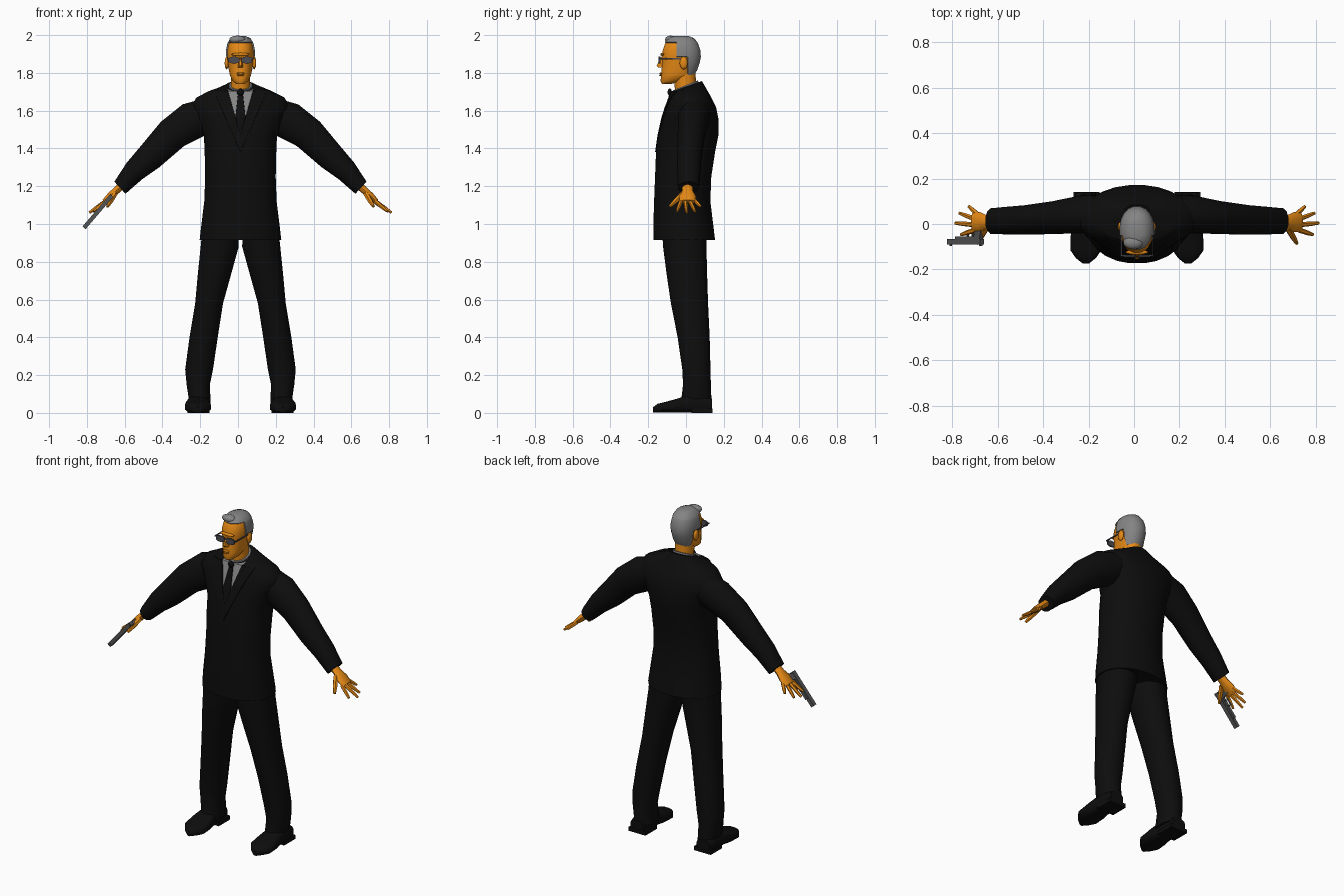
import bpy, bmesh, math
from mathutils import Vector, Matrix

if "Cube" in bpy.data.objects:
    bpy.data.objects.remove(bpy.data.objects["Cube"])

CX = 0.013  # body midline


def material(name, r, g, b):
    m = bpy.data.materials.new(name)
    m.use_nodes = True
    m.diffuse_color = (r, g, b, 1)
    node = m.node_tree.nodes["Principled BSDF"]
    node.inputs["Base Color"].default_value = (r, g, b, 1)
    node.inputs["Roughness"].default_value = 0.8
    return m


SUIT = material("suit black", 0.004, 0.004, 0.004)
SKIN = material("skin orange", 0.78, 0.25, 0.008)
HAIR = material("hair grey", 0.23, 0.23, 0.23)
SHIRT = material("shirt grey", 0.24, 0.24, 0.24)
METAL = material("gun metal", 0.09, 0.09, 0.09)
LENS = material("lens dark grey", 0.07, 0.07, 0.085)


def finish(name, bm, *mats, angle=40):
    """Turn a bmesh into a smooth-shaded object."""
    bmesh.ops.translate(bm, verts=bm.verts, vec=(CX, 0, 0))
    bmesh.ops.recalc_face_normals(bm, faces=bm.faces)
    mesh = bpy.data.meshes.new(name)
    bm.to_mesh(mesh)
    bm.free()
    for m in mats:
        mesh.materials.append(m)
    ob = bpy.data.objects.new(name, mesh)
    bpy.context.collection.objects.link(ob)
    bpy.ops.object.select_all(action='DESELECT')
    ob.select_set(True)
    bpy.context.view_layer.objects.active = ob
    bpy.ops.object.shade_smooth_by_angle(angle=math.radians(angle))
    return ob


def loft(rings, n=14, p=1.0, bm=None):
    """Skin rings of (centre, half axis u, half axis v), capped at both ends."""
    bm = bm or bmesh.new()
    bend = lambda t: math.copysign(abs(t) ** p, t)
    loops = []
    for c, u, v in rings:
        angles = [2 * math.pi * (i + 0.5) / n for i in range(n)]
        loops.append([bm.verts.new(Vector(c) + Vector(u) * bend(math.cos(a))
                                   + Vector(v) * bend(math.sin(a))) for a in angles])
    for a, b in zip(loops, loops[1:]):
        for i in range(n):
            j = (i + 1) % n
            bm.faces.new((a[i], a[j], b[j], b[i]))
    bm.faces.new(loops[0])
    bm.faces.new(loops[-1])
    bmesh.ops.recalc_face_normals(bm, faces=bm.faces)
    return bm


def level(z, y0, y1, rx, x=0, tilt=0):
    """Horizontal ring given by its front and back y and half width."""
    h = (y1 - y0) / 2
    return (x, (y0 + y1) / 2, z), (rx, 0, 0), (0, h, tilt * h)


def tube(a, b, r0, r1, bm, n=6):
    a, b = Vector(a), Vector(b)
    d = (b - a).normalized()
    u = d.cross(Vector((0, 1, 0.2))).normalized()
    v = d.cross(u)
    return loft([(a, u * r0, v * r0), (a.lerp(b, 0.6), u * r0 * 0.9, v * r0 * 0.9),
                 (b, u * r1, v * r1)], n, bm=bm)


def block(bm, centre, size, rot=Matrix()):
    m = Matrix.Translation(centre) @ rot @ Matrix.Diagonal((*size, 1))
    bmesh.ops.create_cube(bm, size=1, matrix=m)


def blob(bm, centre, size):
    m = Matrix.Translation(centre) @ Matrix.Diagonal((*size, 1))
    bmesh.ops.create_icosphere(bm, subdivisions=2, radius=1, matrix=m)


def cut(bm, point, normal, where):
    faces = [f for f in bm.faces if where(f.calc_center_median())]
    geom = set(faces)
    for f in faces:
        geom.update(f.edges, f.verts)
    bmesh.ops.bisect_plane(bm, geom=list(geom), plane_co=point, plane_no=normal, dist=1e-5)


def raise_faces(bm, rule, depth, index):
    """Colour the faces chosen by the rule and lift them off the surface."""
    faces = [f for f in bm.faces if rule(f.calc_center_median())]
    for f in faces:
        f.material_index = index
    rim = bmesh.ops.inset_region(bm, faces=faces, thickness=0.001, depth=depth)["faces"]
    for f in rim:
        f.material_index = index


# Jacket body, with shirt opening, tie and lapels cut into the chest
bm = loft([level(0.915, -0.172, 0.155, 0.218), level(1.0, -0.174, 0.145, 0.208),
           level(1.12, -0.17, 0.130, 0.193), level(1.25, -0.165, 0.135, 0.188),
           level(1.38, -0.16, 0.155, 0.191), level(1.47, -0.147, 0.173, 0.195),
           level(1.56, -0.127, 0.172, 0.235), level(1.62, -0.108, 0.160, 0.262),
           level(1.67, -0.09, 0.135, 0.235), level(1.705, -0.08, 0.115, 0.165),
           level(1.73, -0.07, 0.085, 0.08, tilt=0.35)], 24, 0.92)
chest = lambda c: c.y < -0.01 and c.z > 1.25
for s in (-1, 1):
    cut(bm, (0, 0, 1.47), (s * 0.28, 0, -0.078), chest)
    cut(bm, (0, 0, 1.38), (s * 0.3, 0, -0.13), chest)
    cut(bm, (s * 0.012, 0, 1.70), (s * 0.2, 0, 0.022), chest)
cut(bm, (0, 0, 1.70), (0, 0, 1), chest)
opening = lambda c: chest(c) and abs(c.x) < 0.278 * (c.z - 1.47)
tie = lambda c: opening(c) and abs(c.x) < 0.012 + 0.11 * (1.70 - c.z) and c.z < 1.70
for f in bm.faces:
    c = f.calc_center_median()
    f.material_index = 1 if opening(c) and not tie(c) else 0
raise_faces(bm, lambda c: chest(c) and not opening(c) and c.z < 1.70
            and abs(c.x) < 0.433 * (c.z - 1.38), 0.005, 0)
raise_faces(bm, tie, 0.004, 0)
finish("jacket", bm, SUIT, SHIRT)

# Tie knot
bm = bmesh.new()
blob(bm, (0, -0.086, 1.698), (0.019, 0.012, 0.02))
finish("tie_knot", bm, SUIT)

# Shirt collar and neck
finish("shirt_collar", loft([level(1.68, -0.078, 0.07, 0.07, tilt=0.4),
                             level(1.735, -0.066, 0.064, 0.062, tilt=0.4)]), SHIRT)
finish("neck", loft([level(1.68, -0.055, 0.055, 0.052),
                     level(1.82, -0.07, 0.05, 0.052)]), SKIN)

# Head, with a raised cap of hair
bm = loft([level(1.742, -0.128, -0.075, 0.022), level(1.757, -0.136, -0.02, 0.042),
           level(1.785, -0.132, 0.035, 0.056), level(1.82, -0.13, 0.055, 0.063),
           level(1.86, -0.126, 0.068, 0.067), level(1.885, -0.13, 0.073, 0.07),
           level(1.92, -0.124, 0.07, 0.07), level(1.955, -0.112, 0.058, 0.063),
           level(1.978, -0.09, 0.04, 0.049), level(1.989, -0.06, 0.01, 0.025)], 20, 0.9)
anywhere = lambda c: True
cut(bm, (0, -0.05, 0), (0, 1, 0), lambda c: c.z > 1.85)
cut(bm, (0, 0.008, 0), (0, 1, 0), lambda c: c.z < 1.9)
cut(bm, (0, 0, 1.79), (0, 0, 1), anywhere)
cut(bm, (0, 0, 1.958), (0, 0, 1), anywhere)
raise_faces(bm, lambda c: c.z > 1.958 or (c.y > -0.05 and c.z > 1.885)
            or (c.y > 0.008 and c.z > 1.79), 0.007, 1)
finish("head", bm, SKIN, HAIR, angle=50)

# Swept front lock of hair
bm = bmesh.new()
blob(bm, (-0.016, -0.082, 1.976), (0.045, 0.03, 0.022))
finish("front_lock", bm, HAIR)

# Nose, mouth, brow and ears
bm = loft([level(1.828, -0.148, -0.11, 0.016), level(1.838, -0.157, -0.11, 0.014),
           level(1.885, -0.133, -0.11, 0.007)], 8)
blob(bm, (0, -0.133, 1.797), (0.024, 0.008, 0.006))
blob(bm, (0, -0.134, 1.788), (0.02, 0.008, 0.005))
blob(bm, (0, -0.124, 1.898), (0.05, 0.012, 0.009))
for s in (-1, 1):
    blob(bm, (s * 0.073, -0.012, 1.852), (0.011, 0.022, 0.034))
finish("face_features", bm, SKIN)

# Sunglasses
bm = bmesh.new()
for s in (-1, 1):
    side = [((s * 0.034, y, 1.868), (0.029, 0, 0), (0, 0, 0.018)) for y in (-0.145, -0.136)]
    loft(side, 12, 0.75, bm)
    block(bm, (s * 0.069, -0.078, 1.875), (0.005, 0.13, 0.007))
    block(bm, (s * 0.062, -0.138, 1.876), (0.016, 0.007, 0.008))
block(bm, (0, -0.143, 1.874), (0.02, 0.006, 0.006))
finish("sunglasses", bm, LENS)

# Legs, shoes, sleeves and hands on both sides
for s, side in ((-1, "right"), (1, "left")):
    legs = [(0.96, 0.008, 0.205, -0.13, 0.115), (0.88, 0.006, 0.214, -0.125, 0.112),
            (0.74, 0.045, 0.228, -0.107, 0.115), (0.58, 0.09, 0.242, -0.083, 0.12),
            (0.40, 0.118, 0.272, -0.047, 0.128), (0.23, 0.143, 0.295, -0.022, 0.132),
            (0.15, 0.16, 0.287, -0.018, 0.134), (0.05, 0.156, 0.272, -0.03, 0.138)]
    finish(side + "_trouser_leg",
           loft([level(z, y0, y1, (b - a) / 2, s * (a + b) / 2) for z, a, b, y0, y1 in legs],
                12, 0.92), SUIT)

    # Shoe lofted from heel to toe: y, half width, height
    shoe = [(0.138, 0.045, 0.07), (0.08, 0.055, 0.085), (0.0, 0.056, 0.085),
            (-0.05, 0.068, 0.068), (-0.115, 0.07, 0.05), (-0.15, 0.045, 0.042),
            (-0.174, 0.014, 0.024)]
    bm = loft([((s * 0.225, y, h / 2 + 0.004), (w, 0, 0), (0, 0, h / 2 + 0.003))
               for y, w, h in shoe], 12, 0.65)
    block(bm, (s * 0.222, 0.085, 0.012), (0.115, 0.11, 0.024))
    for v in bm.verts:
        v.co.z = max(v.co.z, 0)
    finish(side + "_shoe", bm, SUIT)

    # Sleeve: x, z, y, half thickness, half depth
    arm = [(0.14, 1.60, 0.045, 0.09, 0.085), (0.235, 1.557, 0.042, 0.108, 0.085),
           (0.36, 1.477, 0.028, 0.092, 0.074), (0.48, 1.355, 0.018, 0.077, 0.067),
           (0.562, 1.28, 0.015, 0.062, 0.063), (0.638, 1.192, 0.013, 0.045, 0.058)]
    finish(side + "_sleeve",
           loft([((s * x, y, z), (s * 0.68 * r, 0, 0.73 * r), (0, d, 0))
                 for x, z, y, r, d in arm], 12), SUIT)

    # Hand with a palm, four spread fingers and a thumb
    palm = [(0.62, 1.21, 0.022, 0.026), (0.66, 1.175, 0.02, 0.03),
            (0.69, 1.147, 0.02, 0.044), (0.722, 1.118, 0.013, 0.043)]
    bm = loft([((s * x, 0.008, z), (s * 0.65 * r, 0, 0.76 * r), (0, d, 0))
               for x, z, r, d in palm], 10)
    tips = [(0.775, -0.047, 1.068), (0.8, 0.004, 1.06), (0.782, 0.048, 1.066),
            (0.74, 0.078, 1.092)]
    for i, (x, y, z) in enumerate(tips):
        base = (s * (0.712 - 0.004 * i), -0.026 + 0.022 * i, 1.122 + 0.003 * i)
        tube(base, (s * x, y, z), 0.0115, 0.007, bm)
    tube((s * 0.665, -0.018, 1.16), (s * 0.704, -0.086, 1.092), 0.015, 0.008, bm)
    finish(side + "_hand", bm, SKIN)

# Pistol in the right hand: local x runs to the muzzle, local y to the grip
bm = bmesh.new()
block(bm, (0.115, 0, 0), (0.225, 0.026, 0.022))
block(bm, (0.095, 0.017, 0), (0.16, 0.014, 0.018))
block(bm, (0.02, 0.055, 0), (0.04, 0.085, 0.02), Matrix.Rotation(0.25, 4, 'Z'))
for x, y, w, h in ((0.075, 0.046, 0.05, 0.006), (0.1, 0.034, 0.006, 0.028),
                   (0.066, 0.032, 0.005, 0.02)):
    block(bm, (x, y, 0), (w, h, 0.01))
block(bm, (0.215, -0.015, 0), (0.008, 0.008, 0.006))
block(bm, (0.012, -0.015, 0), (0.01, 0.008, 0.014))
along = Vector((-0.65, 0, -0.76)).normalized()
across = Vector((0, 1, 0))
frame = Matrix((along, across, along.cross(across))).transposed().to_4x4()
bmesh.ops.transform(bm, verts=bm.verts,
                    matrix=Matrix.Translation((-0.68, -0.078, 1.153)) @ frame)
finish("pistol", bm, METAL, angle=30)
